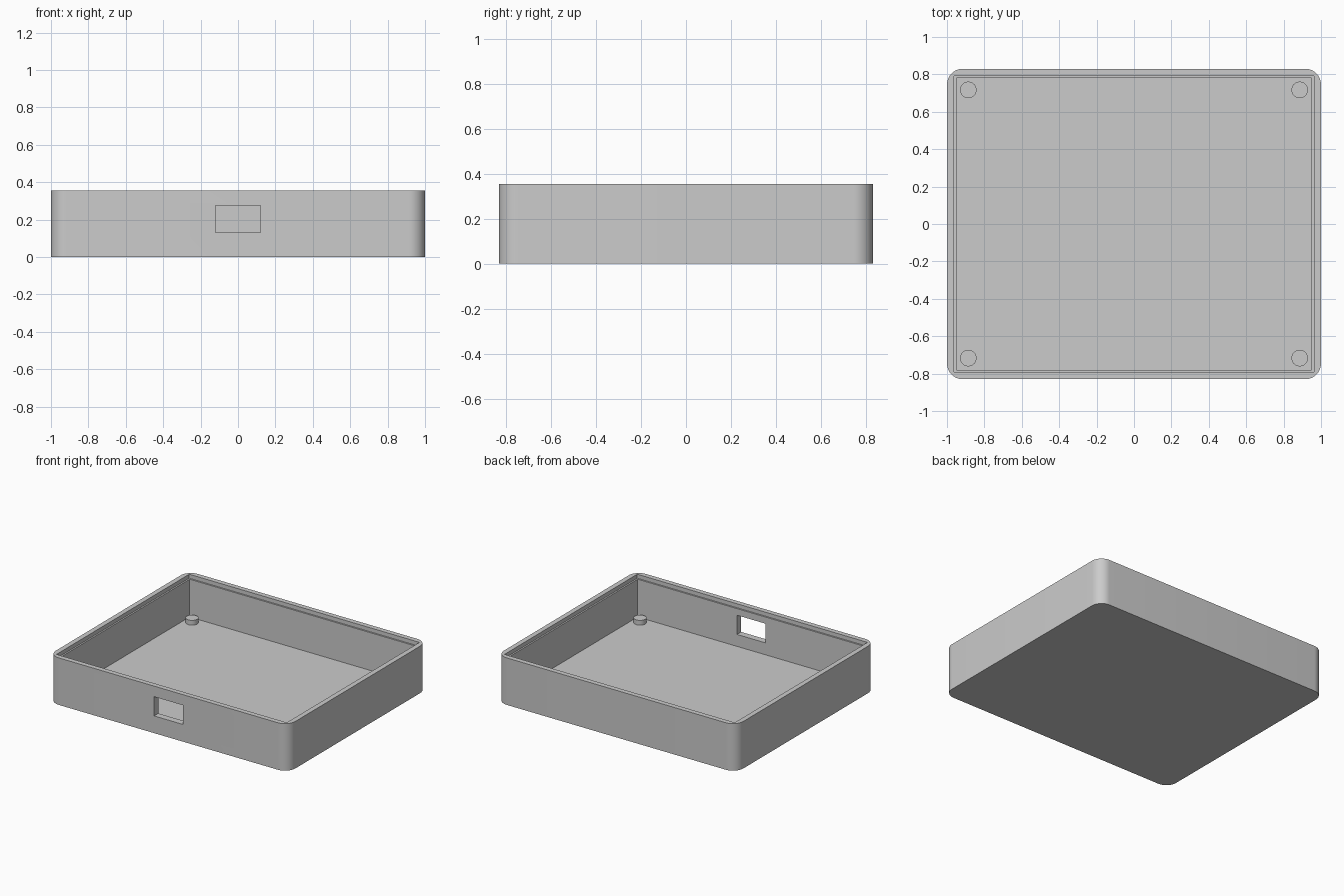
import bpy
import bmesh
import math
from mathutils import Matrix, Vector

WIDTH, DEPTH, HEIGHT = 2.0, 1.66, 0.355
CORNER = 0.085
FLOOR = 0.04
WALL, RIM = 0.05, 0.038
STEP = 0.03

if "Cube" in bpy.data.objects:
    bpy.data.objects.remove(bpy.data.objects["Cube"], do_unlink=True)

grey = bpy.data.materials.new("plain_grey")
grey.use_nodes = True
colour = (0.6, 0.6, 0.6, 1)
grey.diffuse_color = colour
grey.node_tree.nodes["Principled BSDF"].inputs["Base Color"].default_value = colour


def add_object(name, bm):
    mesh = bpy.data.meshes.new(name)
    bm.to_mesh(mesh)
    bm.free()
    mesh.materials.append(grey)
    obj = bpy.data.objects.new(name, mesh)
    bpy.context.collection.objects.link(obj)
    return obj


def add_box(name, low, high, radius=0):
    """Box between two corners, with optional rounded upright edges."""
    low, high = Vector(low), Vector(high)
    bm = bmesh.new()
    matrix = Matrix.Translation((low + high) / 2) @ Matrix.Diagonal((*(high - low), 1))
    bmesh.ops.create_cube(bm, size=1, matrix=matrix)
    if radius:
        upright = [e for e in bm.edges if abs(e.verts[0].co.z - e.verts[1].co.z) > 0.01]
        bmesh.ops.bevel(bm, geom=upright, offset=radius, segments=12,
                        profile=0.5, affect="EDGES")
    return add_object(name, bm)


def select_only(obj):
    bpy.ops.object.select_all(action="DESELECT")
    obj.select_set(True)
    bpy.context.view_layer.objects.active = obj


def cut(obj, cutter):
    cutter.hide_render = True
    mod = obj.modifiers.new("cut", "BOOLEAN")
    mod.operation = "DIFFERENCE"
    mod.solver = "EXACT"
    mod.object = cutter
    select_only(obj)
    bpy.ops.object.modifier_apply(modifier=mod.name)
    bpy.data.objects.remove(cutter, do_unlink=True)


def shade(obj):
    select_only(obj)
    bpy.ops.object.shade_smooth_by_angle(angle=math.radians(30))


# Tray with rounded upright corners
x, y = WIDTH / 2, DEPTH / 2
tray = add_box("tray", (-x, -y, 0), (x, y, HEIGHT), CORNER)

# Hollow inside, then the wider step under the rim for a lid
for inset, bottom in ((WALL, FLOOR), (RIM, HEIGHT - STEP)):
    cut(tray, add_box("hollow_cutter", (inset - x, inset - y, bottom),
                      (x - inset, y - inset, HEIGHT + 0.1)))

# Rectangular opening through the front wall
cut(tray, add_box("opening_cutter", (-0.12, -y - 0.1, 0.13), (0.12, -y + 0.15, 0.275)))
shade(tray)

# Round pegs standing on the floor in the four corners
PEG_RADIUS, PEG_HEIGHT = 0.044, 0.036
for side, sx in (("left", 1), ("right", -1)):
    for end, sy in (("front", -1), ("back", 1)):
        bm = bmesh.new()
        centre = (sx * 0.886, sy * 0.717, FLOOR + PEG_HEIGHT / 2)
        bmesh.ops.create_cone(bm, cap_ends=True, segments=48, radius1=PEG_RADIUS,
                              radius2=PEG_RADIUS, depth=PEG_HEIGHT,
                              matrix=Matrix.Translation(centre))
        shade(add_object(f"{end}_{side}_peg", bm))
